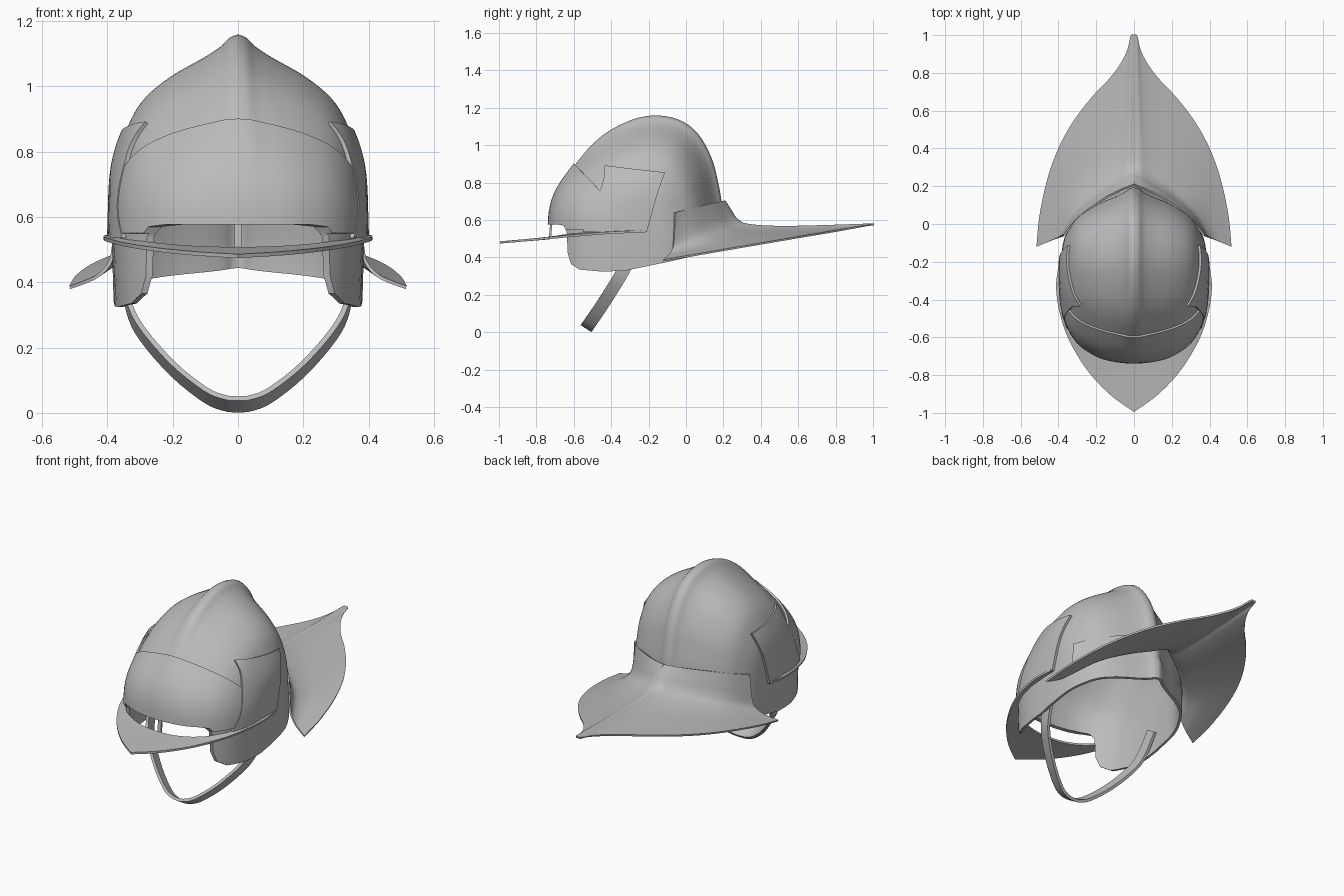
import bpy, bmesh, math
from mathutils import Vector

if "Cube" in bpy.data.objects:
    bpy.data.objects.remove(bpy.data.objects["Cube"])

steel = bpy.data.materials.new("grey steel")
steel.use_nodes = True
steel.diffuse_color = (0.5, 0.5, 0.5, 1)
steel.node_tree.nodes["Principled BSDF"].inputs["Base Color"].default_value = (0.5, 0.5, 0.5, 1)


def smooth(points, count):
    """Resample control points along a smooth curve."""
    p = [Vector(q) for q in points]
    p = [2 * p[0] - p[1]] + p + [2 * p[-1] - p[-2]]
    out = []
    for k in range(count):
        u = k / (count - 1) * (len(points) - 1)
        i = min(int(u), len(points) - 2)
        t = u - i
        a, b, c, d = p[i:i + 4]
        out.append(b + (c - a) * t / 2 + (a - b * 2.5 + c * 2 - d / 2) * t * t
                   + (b * 1.5 - a / 2 - c * 1.5 + d / 2) * t ** 3)
    return out


def lerp_table(table, u):
    """Look up u in a list of (key, value) pairs with rising keys."""
    if u <= table[0][0]:
        return table[0][1]
    for (k0, v0), (k1, v1) in zip(table, table[1:]):
        if u <= k1:
            return v0 + (v1 - v0) * (u - k0) / max(k1 - k0, 1e-9)
    return table[-1][1]


def make_object(name, bm):
    mesh = bpy.data.meshes.new(name)
    bm.to_mesh(mesh)
    bm.free()
    obj = bpy.data.objects.new(name, mesh)
    bpy.context.collection.objects.link(obj)
    mesh.materials.append(steel)
    return obj


def sheet(rows):
    """Grid of quads through rows of points."""
    bm = bmesh.new()
    v = [[bm.verts.new(p) for p in row] for row in rows]
    for r0, r1 in zip(v, v[1:]):
        for j in range(len(r0) - 1):
            bm.faces.new((r0[j], r0[j + 1], r1[j + 1], r1[j]))
    bmesh.ops.remove_doubles(bm, verts=bm.verts, dist=1e-4)
    return bm


def finish(obj, thickness, cutter=None):
    """Mirror, thicken, optionally trim, then shade."""
    bpy.ops.object.select_all(action='DESELECT')
    bpy.context.view_layer.objects.active = obj
    obj.select_set(True)
    m = obj.modifiers.new("mirror", 'MIRROR')
    m.merge_threshold = 0.001
    m = obj.modifiers.new("shell", 'SOLIDIFY')
    m.thickness, m.offset = thickness, 0
    if cutter:
        m = obj.modifiers.new("trim", 'BOOLEAN')
        m.object, m.operation, m.solver = cutter, 'DIFFERENCE', 'EXACT'
    for m in list(obj.modifiers):
        bpy.ops.object.modifier_apply(modifier=m.name)
    bpy.ops.object.shade_smooth_by_angle(angle=math.radians(35))


# Dome shape: a ridge line in the middle plane and a side section from ridge to ear
CY, CZ = -0.26, 0.55
ridge = smooth([(-.725, .55), (-.715, .66), (-.68, .76), (-.6, .875), (-.5, .995), (-.4, 1.075),
                (-.27, 1.135), (-.15, 1.152), (-.03, 1.125), (.06, 1.055), (.13, .93),
                (.165, .8), (.185, .68), (.19, .55)], 49)
crest_section = [(1, 0), (.985, .022), (.94, .05), (.885, .1), (.79, .2), (.68, .28), (.55, .328), (.33, .37), (0, .38)]
front_section = [(1, 0), (.995, .04), (.985, .08), (.96, .14), (.91, .2), (.8, .275), (.62, .335), (.36, .37), (0, .38)]
radius = [(math.atan2(z - CZ, CY - y), math.hypot(y - CY, z - CZ)) for y, z in ridge]


def section(angle):
    w = max(0, math.cos(angle)) ** 1.5
    return smooth([Vector(a).lerp(Vector(b), w) for a, b in zip(crest_section, front_section)], 33)


def dome_row(angle, grow=0, stop=33):
    big = lerp_table(radius, angle) + grow
    return [(x + (grow if x > .001 else 0), CY - r * big * math.cos(angle), CZ + r * big * math.sin(angle))
            for r, x in section(angle)[:stop]]


def dome_x(y, z):
    z = max(z, CZ)
    angle = math.atan2(z - CZ, CY - y)
    r = math.hypot(y - CY, z - CZ) / lerp_table(radius, angle)
    return lerp_table([tuple(p) for p in reversed(section(angle))], r)


# Trimming prism: face opening, cheek pieces and rising rear rim
profile = [(-1.2, .577), (-.69, .577), (-.655, .57), (-.638, .54), (-.632, .42), (-.615, .365), (-.57, .335),
           (-.45, .324), (-.33, .328), (-.1, .375), (.4, .49), (.4, 0), (-1.2, 0)]
bm = bmesh.new()
face = bm.faces.new([bm.verts.new((-1, y, z)) for y, z in profile])
ext = bmesh.ops.extrude_face_region(bm, geom=[face])
bmesh.ops.translate(bm, vec=(2, 0, 0), verts=[g for g in ext["geom"] if isinstance(g, bmesh.types.BMVert)])
bmesh.ops.recalc_face_normals(bm, faces=bm.faces)
cutter = make_object("trim_cutter", bm)
cutter.hide_render = True

# Helmet dome with straight walls below
bm = sheet([dome_row(a) for a, _ in radius])
rim = [e for e in bm.edges if e.is_boundary and all(v.co.z < CZ + .001 for v in e.verts)]
ext = bmesh.ops.extrude_edge_only(bm, edges=rim)
for g in ext["geom"]:
    if isinstance(g, bmesh.types.BMVert):
        g.co.z = .28
        g.co.x *= .98
bmesh.ops.recalc_face_normals(bm, faces=bm.faces)
finish(make_object("dome", bm), .014, cutter)

# Brow plate lying over the front of the dome
brow_angles = [math.radians(46 * i / 16) for i in range(17)]
finish(make_object("brow_plate", sheet([dome_row(a, .009, 27) for a in brow_angles])), .014, cutter)
bpy.data.objects.remove(cutter)

# Temple plates: outlined by a front and a rear edge, wrapped on the dome
front_edge = smooth([(-.55, .535), (-.5, .62), (-.46, .74), (-.435, .82), (-.43, .885)], 15)
rear_edge = smooth([(-.21, .535), (-.19, .61), (-.165, .7), (-.14, .78), (-.115, .85)], 15)
rows = []
for a, b in zip(front_edge, rear_edge):
    row = [a.lerp(b, i / 14) for i in range(15)]
    rows.append([(dome_x(y, z) + .008, y, z) for y, z in row])
finish(make_object("temple_plates", sheet(rows)), .026)

# Visor
inner = smooth([(0, -.735, .502), (.1, -.725, .504), (.2, -.692, .51), (.29, -.625, .52),
                (.35, -.5, .53), (.375, -.36, .537), (.38, -.22, .54)], 33)
outer = smooth([(0, -.995, .48), (.13, -.9, .488), (.25, -.77, .5), (.345, -.61, .515),
                (.395, -.46, .528), (.412, -.33, .535), (.4, -.22, .54)], 33)
rows = [[a.lerp(b, i / 4) for i in range(5)] for a, b in zip(inner, outer)]
finish(make_object("visor", sheet(rows)), .012)

# Small post holding the visor to the brow
post = [[(x, -.728, .498), (x, -.72, .585)] for x in (0, .011)]
finish(make_object("visor_post", sheet(post)), .012)

# Neck guard: sweeps from the dome to a pointed tail
top_edge = smooth([(0, .207, .702), (.08, .175, .695), (.17, .125, .685), (.29, .035, .664), (.372, -.06, .64)], 33)
tail_edge = smooth([(0, 1, .576), (.015, 1, .576), (.03, .93, .564), (.07, .85, .55), (.13, .77, .536), (.22, .675, .52),
                    (.32, .545, .498), (.4, .4, .473), (.46, .23, .444), (.5, .04, .411), (.515, -.12, .384)], 33)
mid_sweep = smooth([(0, 0), (.04, .4), (.085, .8), (.165, 1.04), (.37, 1.13), (.68, 1.08), (1, 1)], 25)
side_sweep = smooth([(0, 0), (.04, .3), (.08, .55), (.16, .72), (.4, .86), (.7, .94), (1, 1)], 25)
rows = []
for i, (a, b) in enumerate(zip(top_edge, tail_edge)):
    row = []
    for m, s in zip(mid_sweep, side_sweep):
        out, drop = m.lerp(s, i / 32)
        p = a.lerp(b, out)
        p.z = a.z + (b.z - a.z) * drop
        row.append(p)
    rows.append(row)
finish(make_object("neck_guard", sheet(rows)), .01)

# Chin strap
path = smooth([(.352, -.27, .46), (.335, -.335, .33), (.295, -.385, .245), (.2, -.455, .135),
               (.1, -.51, .055), (.04, -.527, .03), (0, -.53, .026)], 25)
wide = Vector((0, -.029, .018))
finish(make_object("chin_strap", sheet([[p - wide, p + wide] for p in path])), .016)
